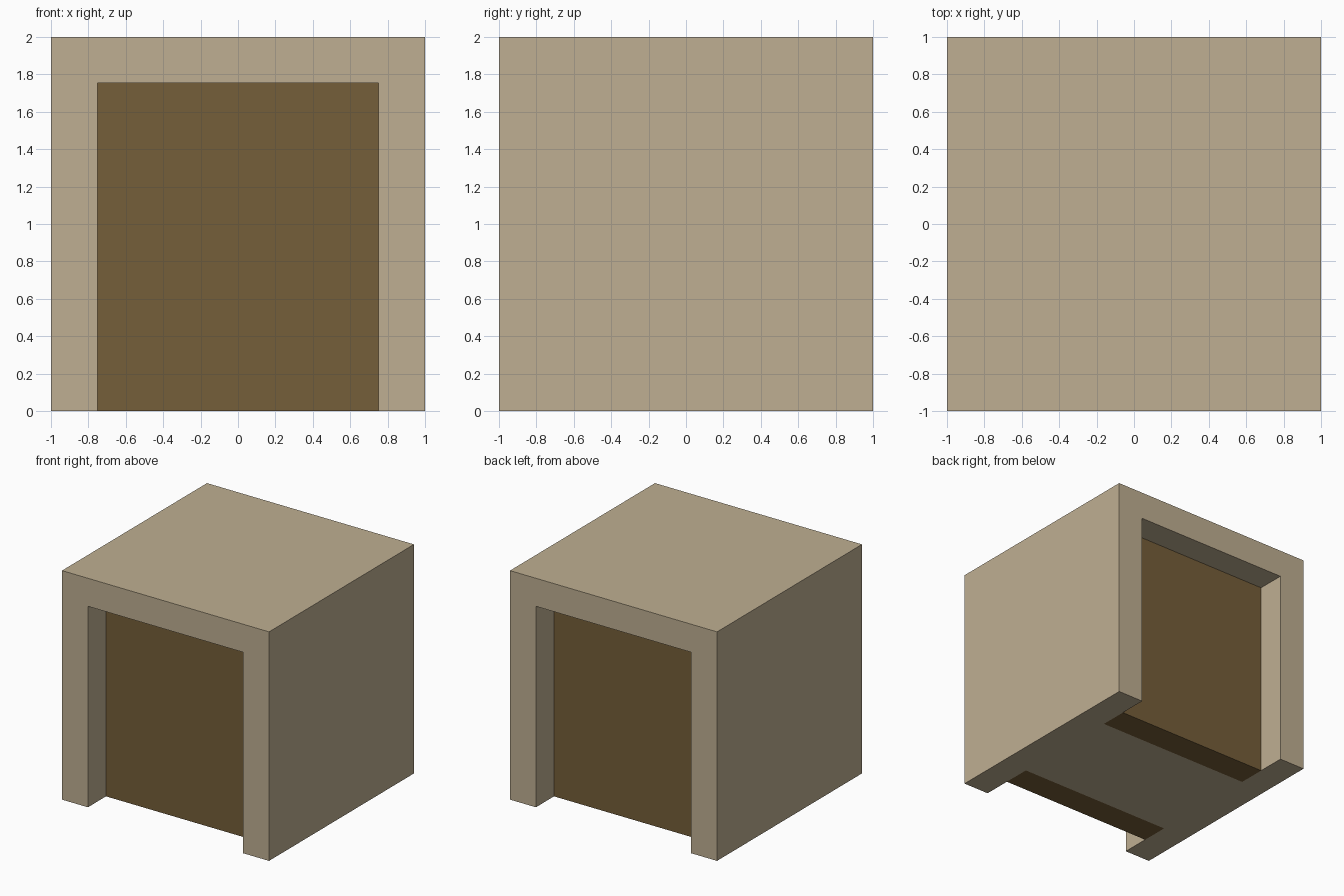
import bpy

if "Cube" in bpy.data.objects:
    bpy.data.objects.remove(bpy.data.objects["Cube"], do_unlink=True)


def make_material(name, rgb):
    mat = bpy.data.materials.new(name)
    mat.use_nodes = True
    mat.diffuse_color = (*rgb, 1)
    mat.node_tree.nodes["Principled BSDF"].inputs["Base Color"].default_value = (*rgb, 1)
    return mat


def box(name, low, high, mat):
    """Axis-aligned box between two corners."""
    centre = [(a + b) / 2 for a, b in zip(low, high)]
    bpy.ops.mesh.primitive_cube_add(size=1, location=centre)
    obj = bpy.context.object
    obj.name = name
    obj.scale = [b - a for a, b in zip(low, high)]
    bpy.ops.object.transform_apply(location=True, rotation=False, scale=True)
    obj.data.materials.append(mat)
    return obj


sand = make_material("sand", (0.521, 0.429, 0.287))
brown = make_material("dark brown", (0.178, 0.112, 0.041))

HALF_WIDTH, TOP = 0.75, 1.755   # doorway opening
FACE, INNER = 0.75, 0.505       # y of the door's outer and inner faces

# Solid block with a doorway pocket at each end
body = box("frame_block", (-1, -1, 0), (1, 1, 2), sand)

for side, label in ((-1, "front"), (1, "back")):
    ys = sorted((side * 1.2, side * INNER))
    cutter = box("pocket_cutter", (-HALF_WIDTH, ys[0], -0.2), (HALF_WIDTH, ys[1], TOP), sand)
    cutter.hide_render = True
    bpy.context.view_layer.objects.active = body
    cut = body.modifiers.new("pocket", "BOOLEAN")
    cut.operation = "DIFFERENCE"
    cut.solver = "EXACT"
    cut.object = cutter
    bpy.ops.object.modifier_apply(modifier=cut.name)
    bpy.data.objects.remove(cutter, do_unlink=True)

    # Recessed door slab filling the deep end of the pocket
    ys = sorted((side * FACE, side * INNER))
    box(label + "_door", (-HALF_WIDTH, ys[0], 0), (HALF_WIDTH, ys[1], TOP), brown)
